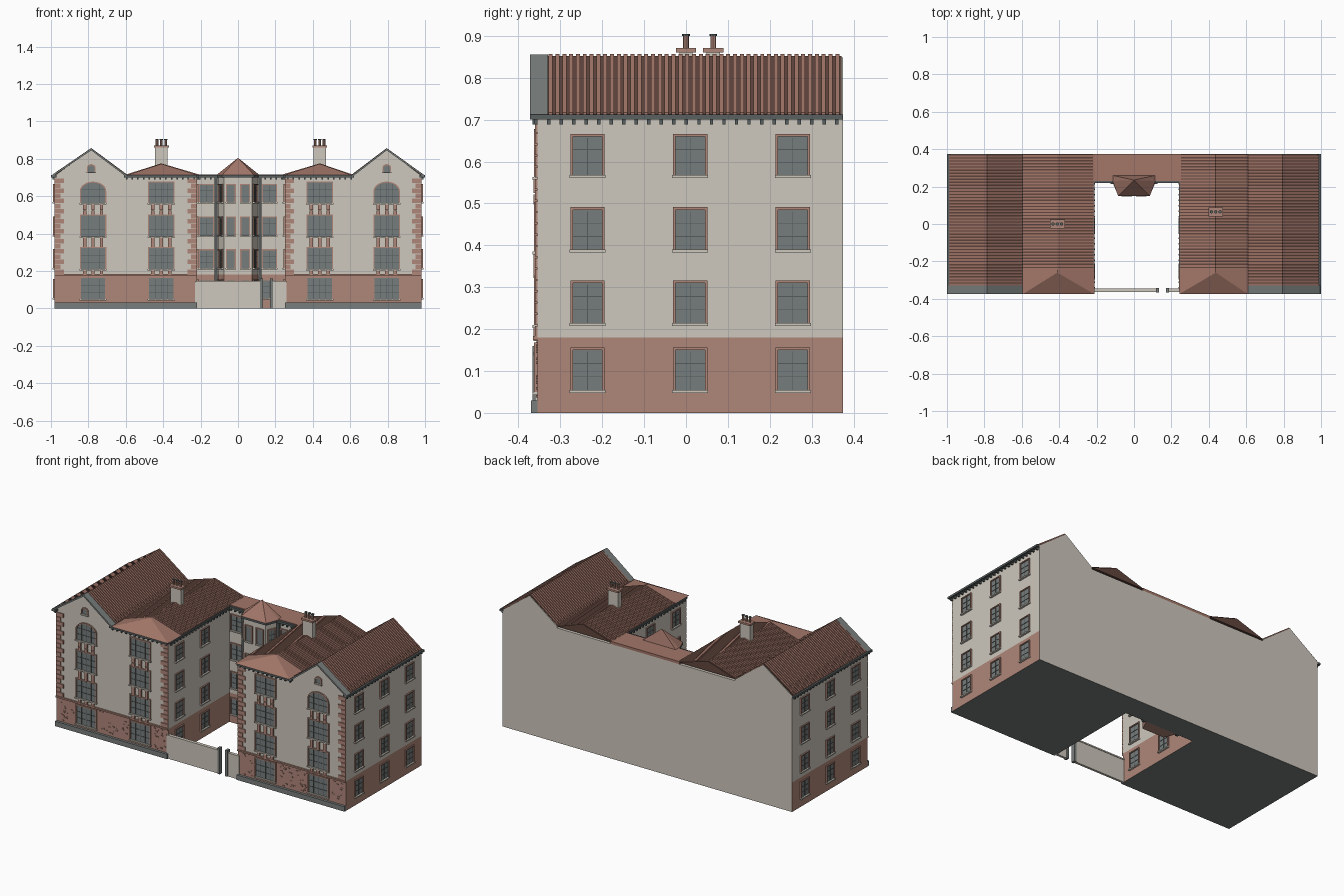
import bpy, bmesh, random
from math import pi, cos, sin, atan2
from mathutils import Matrix, Vector

random.seed(4)
if "Cube" in bpy.data.objects:
    bpy.data.objects.remove(bpy.data.objects["Cube"])


def material(name, rgb):
    m = bpy.data.materials.new(name)
    m.use_nodes = True
    m.diffuse_color = (*rgb, 1)
    m.node_tree.nodes["Principled BSDF"].inputs["Base Color"].default_value = (*rgb, 1)
    return m


STONE = material("pale stone", (.62, .58, .51))
PINK = material("pink brick", (.43, .24, .19))
TILE = material("roof tile", (.36, .18, .14))
GROOVE = material("roof groove", (.12, .06, .047))
GLASS = material("grey glass", (.18, .205, .2))
BAR = material("dark bars", (.09, .1, .1))
SLATE = material("grey slate", (.19, .21, .205))
GUTTER = material("dark gutter", (.1, .115, .115))

parts = {}


# Solids gathered by part name
def solid(part, mat, bottom, top):
    bm, _ = parts.setdefault(part, (bmesh.new(), mat))
    a = [bm.verts.new(p) for p in bottom]
    b = [bm.verts.new(p) for p in top]
    faces = [bm.faces.new(a[::-1]), bm.faces.new(b)]
    n = len(a)
    for i in range(n):
        j = (i + 1) % n
        faces.append(bm.faces.new((a[i], a[j], b[j], b[i])))
    bmesh.ops.recalc_face_normals(bm, faces=faces)


def column(part, mat, plan, z0, z1):
    solid(part, mat, [(x, y, z0) for x, y in plan], [(x, y, z1) for x, y in plan])


def prism(part, mat, frame, profile, n0, n1):
    solid(part, mat, [frame @ Vector((u, -n0, z)) for u, z in profile],
          [frame @ Vector((u, -n1, z)) for u, z in profile])


def box(part, mat, frame, u0, u1, z0, z1, n0, n1):
    prism(part, mat, frame, [(u0, z0), (u1, z0), (u1, z1), (u0, z1)], n0, n1)


def wall(x, y, angle=0):
    return Matrix.Translation((x, y, 0)) @ Matrix.Rotation(angle, 4, 'Z')


def outline(u, w, z0, z1, arch):
    h = w / 2
    if not arch:
        return [(u - h, z0), (u - h, z1), (u + h, z1), (u + h, z0)]
    rise = min(h, (z1 - z0) * .45)
    curve = [(u - h * cos(pi * i / 12), z1 - rise + rise * sin(pi * i / 12)) for i in range(13)]
    return [(u - h, z0)] + curve + [(u + h, z0)]


def window(frame, u, w, z0, z1, tabs=False, arch=False):
    inner = outline(u, w, z0, z1, arch)
    outer = outline(u, w + .012, z0, z1 + .006, arch)
    prism("window_glass", GLASS, frame, inner, 0, .002)
    prism("window_surrounds", PINK, frame, outer + inner[::-1], 0, .008)
    box("window_sills", STONE, frame, u - w / 2 - .008, u + w / 2 + .008, z0 - .007, z0, 0, .012)
    if w > .04:
        lines = 3 if w > .1 else 1
        for i in range(lines):
            c = u + w * ((i + 1) / (lines + 1) - .5)
            box("window_bars", BAR, frame, c - .001, c + .001, z0, z1 - .004, 0, .004)
        for k in (.33, .66):
            c = z0 + (z1 - z0) * k
            box("window_bars", BAR, frame, u - w / 2, u + w / 2, c - .001, c + .001, 0, .004)
    if tabs:
        for c in (u - .045, u, u + .045):
            box("window_brackets", PINK, frame, c - .009, c + .009, z0 - .038, z0 - .007, 0, .009)
            if z1 < .6:
                box("window_keystones", PINK, frame, c - .009, c + .009, z1, z1 + .025, 0, .009)


FRONT, BACK, LINK = -.355, .375, .23
INL, INR, OUT = -.22, .25, .98
BAND, TOP = .18, .7
FLOORS = [(.055, .15), (.215, .31), (.39, .485), (.568, .66)]

# Main U-shaped body
plan = [(-OUT, FRONT), (INL, FRONT), (INL, LINK), (INR, LINK), (INR, FRONT),
        (OUT, FRONT), (OUT, BACK), (-OUT, BACK)]
column("ground_storey", PINK, plan, 0, BAND)
column("upper_storeys", STONE, plan, BAND, TOP)

# Courtyard bay
bay = [(-.105, LINK), (-.075, .16), (.075, .16), (.105, LINK)]
column("bay_ground", PINK, bay, 0, BAND)
column("bay_upper", STONE, bay, BAND, TOP)
eave = [(-.115, .26), (-.115, LINK), (-.085, .15), (.085, .15), (.115, LINK), (.115, .26)]
column("bay_gutter", GUTTER, eave, TOP, .713)
solid("bay_roof", TILE, [(x, y, .713) for x, y in eave],
      [(x * .02, .235 + (y - .235) * .02, .803) for x, y in eave])

# Windows on side, courtyard, link and bay walls
right_wall, left_wall = wall(OUT, 0, pi / 2), wall(-OUT, 0, -pi / 2)
court_l, court_r = wall(INL, 0, pi / 2), wall(INR, 0, -pi / 2)
slant = atan2(.07, .03)
for z0, z1 in FLOORS:
    for y in (-.235, .01, .255):
        window(right_wall, y, .07, z0, z1)
        window(left_wall, -y, .07, z0, z1)
    for y in (-.255, -.01):
        window(court_l, y, .07, z0, z1)
        window(court_r, -y, .07, z0, z1)
    for u in (-.168, .168):
        window(wall(0, LINK), u, .07, z0, z1)
    for s in (-1, 1):
        window(wall(0, .16), s * .038, .04, z0, z1)
        window(wall(s * .09, .195, s * slant), 0, .042, z0, z1)

# Downpipes beside the bay
for u in (-.118, .118):
    box("downpipes", BAR, wall(0, LINK), u - .008, u + .008, 0, TOP, 0, .016)

front, axis = wall(0, FRONT), wall(0, 0)


def chevron(a, m, b, z0, zt, lift, t):
    return [(a, z0 + lift), (m, zt + lift), (b, z0 + lift),
            (b, z0 + lift + t), (m, zt + lift + t), (a, z0 + lift + t)]


def ribs(a, m, b, zt, start):
    y = start
    while y < BACK - .008:
        prism("roof_ribs", TILE, axis, chevron(a, m, b, .712, zt, -.001, .006), -y, -y - .0095)
        y += .0163


# Each wing: outer edge, outer ridge, valley, inner ridge, inner edge, chimney y
for out, ridge, valley, low, inner, cy in (
        (-OUT, -.785, -.595, -.41, INL, 0), (OUT, .795, .61, .437, INR, .065)):
    s = 1 if out > 0 else -1
    a, b = sorted((out, inner))

    # Front windows with brackets
    for i, (z0, z1) in enumerate(FLOORS):
        z0, z1 = z0 - .005, z1 + .012
        window(front, ridge + .01 * (s < 0), .13, z0, z1, i > 0, i == 3)
        window(front, low, .13, z0, z1, i > 0)
    window(front, ridge, .034, .73, .765, False, True)

    # Plinth, string course and rough bricks
    box("plinth", SLATE, front, a, b, 0, .03, 0, .015)
    box("string_course", PINK, front, a, b, BAND - .006, BAND + .003, 0, .01)
    for i in range(110):
        u, z = random.uniform(a + .02, b - .03), random.uniform(.035, .165)
        if min(abs(u - ridge), abs(u - low)) > .085:
            box("rough_bricks", PINK, front, u, u + .012, z, z + .006, 0, .003)

    # Quoins
    for i in range(19):
        z, w = BAND + .004 + i * .027, (.05, .032)[i % 2]
        for e, d in ((a, 1), (b, -1)):
            u0, u1 = sorted((e, e + d * w))
            box("quoins", PINK, front, u0, u1, z, z + .024, 0, .006)

    # Outer gable roof with parapet and coping
    e = out + s * .01
    prism("outer_roofs", GROOVE, axis, [(e, .71), (ridge, .852), (valley, .71)], -BACK + .004, .335)
    ribs(e, ridge, valley, .852, -.328)
    for name, n0, n1 in (("front_gables", .3, -FRONT), ("back_gables", -BACK, -BACK + .004)):
        prism(name, STONE, axis, [(out, TOP), (out, .71), (ridge, .848), (valley, .71), (valley, TOP)], n0, n1)
    prism("gable_copings", SLATE, axis,
          chevron(out + s * .015, ridge, valley, .702, .845, 0, .011), .33, .373)

    # Low inner roof with plain hipped front
    i_e = inner - s * .008
    prism("inner_roofs", GROOVE, axis, [(valley, .71), (low, .77), (i_e, .71)], -BACK, .245)
    ribs(valley, low, i_e, .77, -.245)
    bm, _ = parts.setdefault("hip_roofs", (bmesh.new(), TILE))
    v = [bm.verts.new(p) for p in ((valley, -.375, .712), (i_e, -.375, .712), (i_e, -.245, .712),
                                   (low, -.245, .773), (valley, -.245, .712), (low, -.26, .773))]
    made = [bm.faces.new([v[k] for k in f]) for f in
            ((0, 1, 5), (1, 2, 3, 5), (4, 0, 5, 3), (2, 4, 3), (0, 4, 2, 1))]
    bmesh.ops.recalc_face_normals(bm, faces=made)

    # Chimney
    c = wall(low, cy)
    box("chimney_stacks", STONE, c, -.034, .034, .72, .862, -.016, .016)
    box("chimney_caps", PINK, c, -.04, .04, .86, .871, -.024, .024)
    for u in (-.023, 0, .023):
        ring = [(low + u + .007 * cos(k * pi / 4), cy + .007 * sin(k * pi / 4)) for k in range(8)]
        column("chimney_pots", PINK, ring, .871, .9)
        rim = [(low + u + .009 * cos(k * pi / 4), cy + .009 * sin(k * pi / 4)) for k in range(8)]
        column("chimney_pot_rims", GUTTER, rim, .9, .905)


# Gutters and corbels
def eaves(frame, u0, u1, deep=.018):
    box("gutters", GUTTER, frame, u0, u1, TOP, .712, -.01, deep)
    count = max(2, round((u1 - u0) / .03))
    for i in range(count):
        u = u0 + (i + .5) * (u1 - u0) / count
        box("eaves_corbels", GUTTER, frame, u - .004, u + .004, TOP - .012, TOP, 0, .012)


eaves(right_wall, -.373, BACK, .02)
eaves(left_wall, -BACK, .373, .02)
eaves(court_l, FRONT, LINK, .01)
eaves(court_r, -LINK, -FRONT, .01)
eaves(front, -.61, INL)
eaves(front, INR, .62)
eaves(wall(0, LINK), INL, -.1, .012)
eaves(wall(0, LINK), .1, INR, .012)

# Flat roof of the link
column("link_roof", TILE, [(INL, LINK), (INR, LINK), (INR, BACK), (INL, BACK)], TOP, .716)

# Boundary wall and gate posts
for u0, u1 in ((INL - .01, .122), (.182, INR + .01)):
    box("boundary_wall", STONE, front, u0, u1, 0, .137, -.008, .006)
    box("boundary_coping", STONE, front, u0, u1, .137, .145, -.011, .009)
for u in (.125, .178):
    box("gate_posts", SLATE, front, u - .008, u + .008, 0, .16, -.012, .012)

# Turn every part into an object
for name, (bm, mat) in parts.items():
    mesh = bpy.data.meshes.new(name)
    mesh.materials.append(mat)
    if name == "ground_storey":
        # Plain stone back wall and dark underside
        mesh.materials.append(STONE)
        mesh.materials.append(SLATE)
        for f in bm.faces:
            f.normal_update()
            if f.normal.y > .9:
                f.material_index = 1
            elif f.normal.z < -.9:
                f.material_index = 2
    bm.to_mesh(mesh)
    bm.free()
    bpy.context.scene.collection.objects.link(bpy.data.objects.new(name, mesh))
